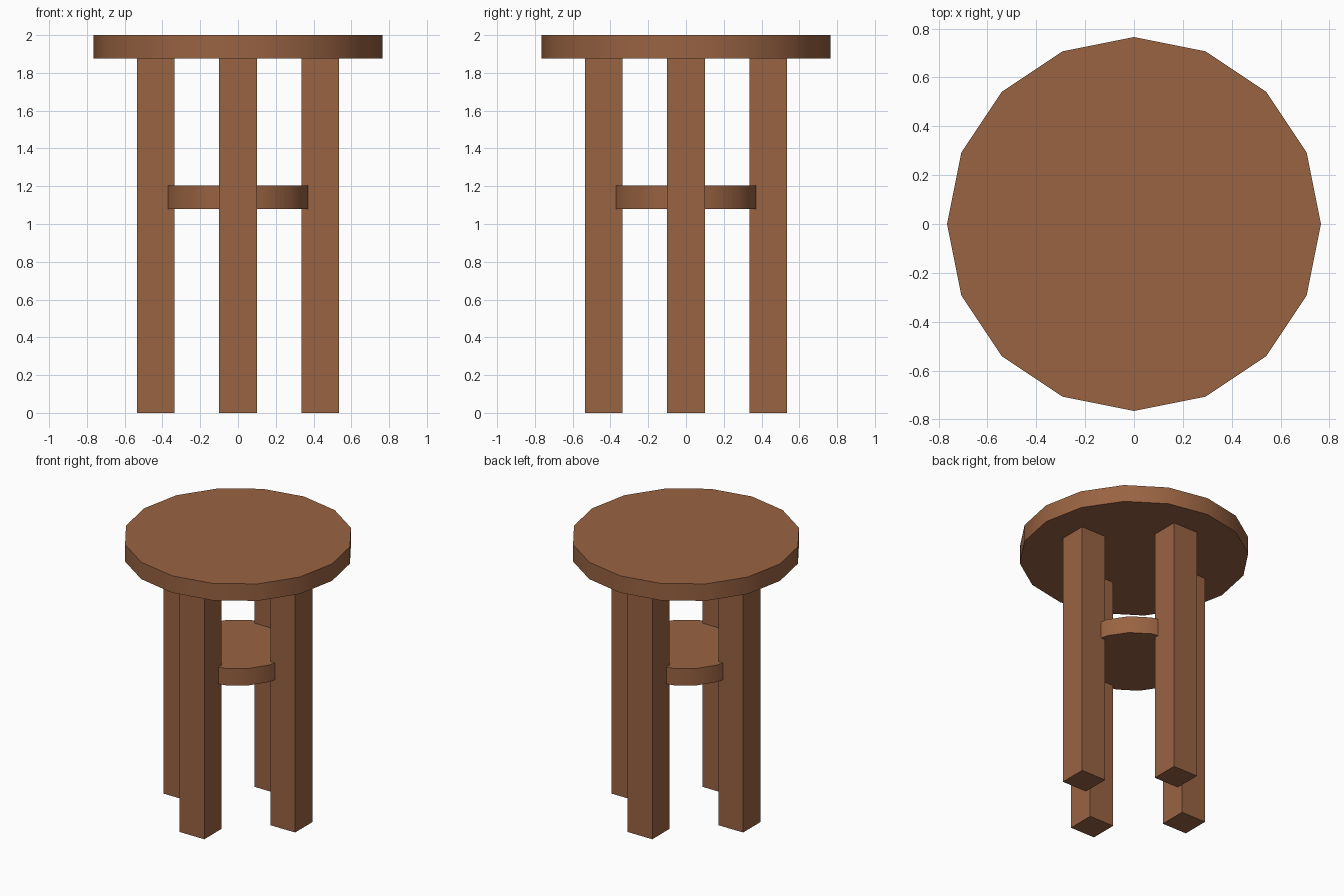
import bpy
import math

if "Cube" in bpy.data.objects:
    bpy.data.objects.remove(bpy.data.objects["Cube"])

wood = bpy.data.materials.new("brown_wood")
wood.diffuse_color = (0.32, 0.125, 0.055, 1)
wood.use_nodes = True
wood.node_tree.nodes["Principled BSDF"].inputs["Base Color"].default_value = wood.diffuse_color


def disc(name, radius, z0, z1):
    bpy.ops.mesh.primitive_cylinder_add(vertices=16, radius=radius, depth=z1 - z0,
                                        location=(0, 0, (z0 + z1) / 2))
    ob = bpy.context.object
    ob.name = name
    ob.data.materials.append(wood)
    bpy.ops.object.shade_smooth_by_angle(angle=math.radians(30))


# Round seat and smaller shelf joining the legs
disc("seat", 0.765, 1.875, 2.0)
disc("lower_shelf", 0.39, 1.08, 1.205)

# Four square legs on the axes
leg_height = 1.875
for name, x, y in (("right_leg", 1, 0), ("back_leg", 0, 1),
                   ("left_leg", -1, 0), ("front_leg", 0, -1)):
    bpy.ops.mesh.primitive_cube_add(size=1, location=(x * 0.435, y * 0.435, leg_height / 2))
    leg = bpy.context.object
    leg.name = name
    leg.scale = (0.2, 0.2, leg_height)
    bpy.ops.object.transform_apply(location=False, rotation=False, scale=True)
    leg.data.materials.append(wood)
